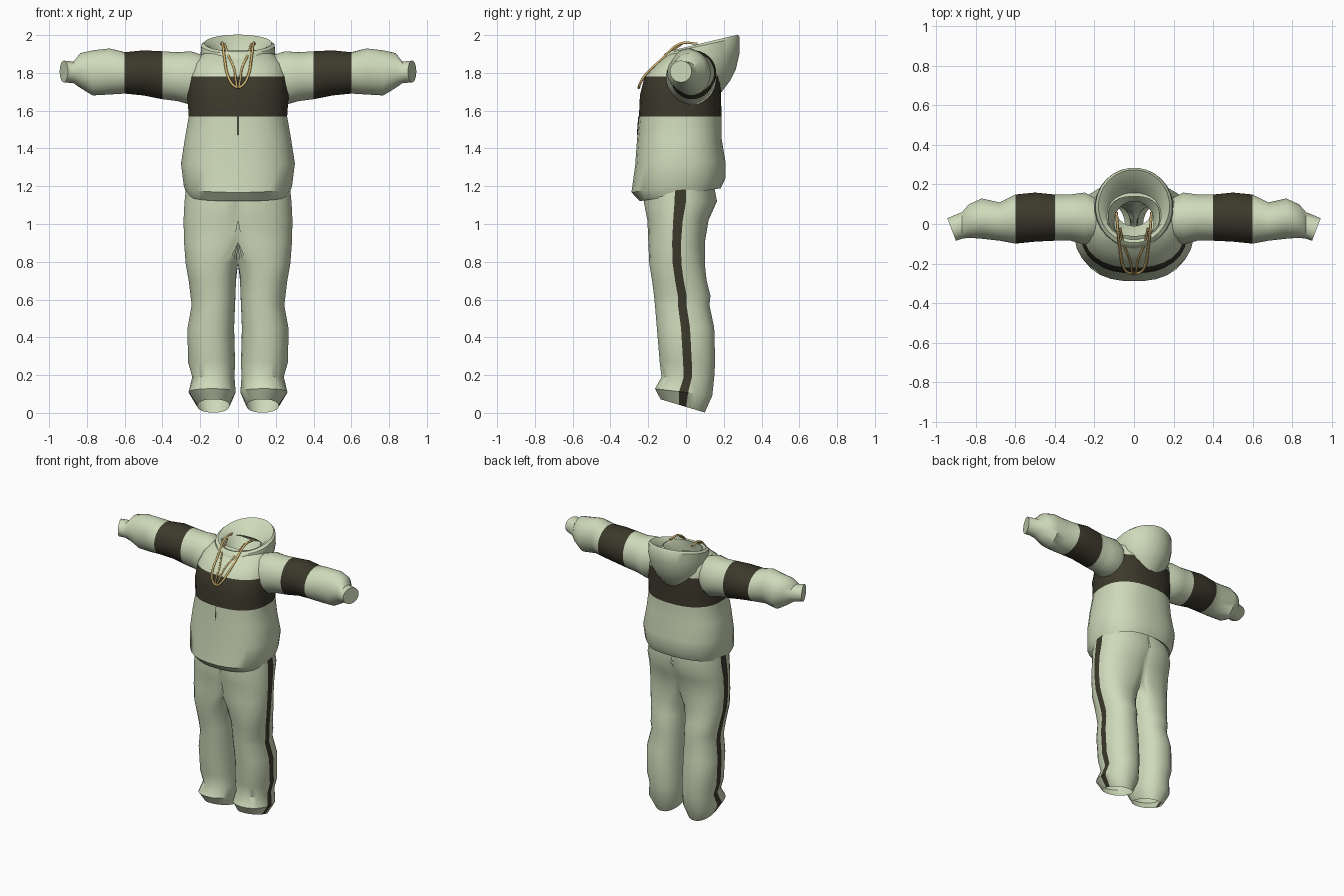
import bpy, bmesh, math
from mathutils import Vector

cube = bpy.data.objects.get("Cube")
if cube:
    bpy.data.objects.remove(cube, do_unlink=True)


def material(name, rgb):
    m = bpy.data.materials.new(name)
    m.use_nodes = True
    m.diffuse_color = (*rgb, 1)
    bsdf = next(n for n in m.node_tree.nodes if n.type == 'BSDF_PRINCIPLED')
    bsdf.inputs["Base Color"].default_value = (*rgb, 1)
    bsdf.inputs["Roughness"].default_value = 0.9
    return m


SAGE = material("sage cloth", (0.62, 0.70, 0.49))
DARK = material("dark olive cloth", (0.045, 0.040, 0.024))
GOLD = material("gold cord", (0.68, 0.48, 0.17))

# Angles round a section: the first gap is a narrow strip facing outward
STRIP, SIDES = 0.13, 28
ANGLES = [-STRIP] + [STRIP + (2 * math.pi - 2 * STRIP) * k / (SIDES - 1) for k in range(SIDES - 1)]


def rounded(a, power):
    c, s = math.cos(a), math.sin(a)
    return (math.copysign(abs(c) ** (2 / power), c), math.copysign(abs(s) ** (2 / power), s))


def upright(z, cx, cy, rx, ry, tilt=0, power=2):
    """Level section; tilt raises the back."""
    pts = []
    for a in ANGLES:
        u, v = rounded(a, power)
        pts.append(Vector((cx + rx * u, cy + ry * v, z + tilt * ry * v)))
    return pts


def sideways(x, y0, y1, z0, z1, tilt=0):
    """Section across a sleeve, from its front, back, bottom and top."""
    pts = []
    for a in ANGLES:
        u, v = math.cos(a), math.sin(a)
        pts.append(Vector((x + tilt * u, (y0 + y1) / 2 + u * (y1 - y0) / 2,
                           (z0 + z1) / 2 + v * (z1 - z0) / 2)))
    return pts


def loft(name, rings, is_dark=lambda ring, side: False, cap=False, mirror=False, clip=False):
    bm = bmesh.new()
    rows = []
    for ring in rings:
        for p in ring:
            if clip:
                p.x = max(p.x, 0)
        rows.append([bm.verts.new(p) for p in ring])
    for i in range(len(rows) - 1):
        for k in range(SIDES):
            j = (k + 1) % SIDES
            f = bm.faces.new((rows[i][k], rows[i][j], rows[i + 1][j], rows[i + 1][k]))
            f.material_index = int(is_dark(i, k))
    if cap:
        bm.faces.new(rows[-1])
    if clip:    # no wall on the centre plane
        wall = [f for f in bm.faces if all(v.co.x < 1e-5 for v in f.verts)]
        bmesh.ops.delete(bm, geom=wall, context='FACES')
    bmesh.ops.recalc_face_normals(bm, faces=bm.faces)
    mesh = bpy.data.meshes.new(name)
    bm.to_mesh(mesh)
    bm.free()
    ob = bpy.data.objects.new(name, mesh)
    bpy.context.collection.objects.link(ob)
    mesh.materials.append(SAGE)
    mesh.materials.append(DARK)
    bpy.ops.object.select_all(action='DESELECT')
    ob.select_set(True)
    bpy.context.view_layer.objects.active = ob
    bpy.ops.object.shade_smooth_by_angle(angle=math.radians(40))
    if mirror:
        mod = ob.modifiers.new("Mirror", 'MIRROR')
        mod.use_clip = True
        mod.merge_threshold = 0.0005
    return ob


def cord(name, points, radius, mat, smooth=True):
    cu = bpy.data.curves.new(name, 'CURVE')
    cu.dimensions = '3D'
    cu.bevel_depth = radius
    cu.bevel_resolution = 1
    cu.resolution_u = 5
    cu.use_fill_caps = True
    sp = cu.splines.new('BEZIER')
    sp.bezier_points.add(len(points) - 1)
    for bp, p in zip(sp.bezier_points, points):
        bp.co = p
        bp.handle_left_type = bp.handle_right_type = 'AUTO' if smooth else 'VECTOR'
    cu.materials.append(mat)
    ob = bpy.data.objects.new(name, cu)
    bpy.context.collection.objects.link(ob)


# Jacket body: z, centre y, half width, half depth, tilt
body = [(1.19, -.03, .25, .18, .15), (1.155, -.03, .268, .215, .16), (1.205, -.04, .288, .25, .15),
        (1.32, -.03, .303, .24, .04), (1.45, -.035, .283, .225, 0), (1.57, -.03, .262, .22, 0),
        (1.68, -.03, .27, .215, 0), (1.78, -.015, .26, .205, 0), (1.85, .01, .24, .165, 0),
        (1.9, .03, .19, .125, 0), (1.92, .04, .13, .1, 0)]
loft("jacket_body", [upright(z, 0, cy, rx, ry, t, 2.4) for z, cy, rx, ry, t in body],
     is_dark=lambda ring, side: ring in (5, 6))

# Sleeves: x, front, back, bottom, top
sleeve = [(.17, -.08, .12, 1.66, 1.89), (.25, -.105, .16, 1.63, 1.915), (.32, -.085, .15, 1.65, 1.91),
          (.4, -.085, .15, 1.66, 1.915), (.5, -.09, .16, 1.68, 1.92), (.6, -.1, .15, 1.69, 1.91),
          (.68, -.085, .11, 1.685, 1.93), (.77, -.075, .13, 1.68, 1.92), (.835, -.07, .1, 1.72, 1.905),
          (.87, -.075, .06, 1.745, 1.86)]
loft("sleeves", [sideways(*s) for s in sleeve] + [sideways(.922, -.085, .03, 1.75, 1.865, .022)],
     is_dark=lambda ring, side: ring in (3, 4), cap=True, mirror=True)

# Trousers: z, outer x, inner x, front, back, tilt
leg = [(1.25, .27, -.2, -.2, .14, 0), (1.12, .285, -.2, -.225, .165, 0), (1.02, .29, -.18, -.205, .12, 0),
       (.9, .287, -.1, -.2, .1, 0), (.79, .278, -.012, -.195, .1, 0), (.7, .262, .01, -.18, .11, 0),
       (.62, .252, .013, -.17, .13, 0), (.57, .246, .015, -.165, .125, 0), (.45, .268, .02, -.155, .15, 0),
       (.27, .266, .015, -.14, .155, 0), (.19, .243, .018, -.13, .15, 0),
       (.11, .262, .012, -.165, .14, -.12), (.037, .215, .045, -.135, .1, -.3)]
loft("trousers", [upright(z, (xo + xi) / 2, (y0 + y1) / 2, (xo - xi) / 2, (y1 - y0) / 2, t, 2.2)
                  for z, xo, xi, y0, y1, t in leg],
     is_dark=lambda ring, side: side == 0, mirror=True, clip=True)

# Lowered hood: swells out behind the neck, turns over the rim and goes down inside
hood = [(1.7, .09, .1, .1, 0), (1.76, .095, .15, .14, 0), (1.82, .085, .185, .18, 0),
        (1.89, .08, .2, .205, .08), (1.945, .085, .195, .2, .22), (1.958, .09, .18, .185, .24),
        (1.945, .08, .155, .16, .22), (1.89, .04, .115, .13, .15), (1.83, .01, .1, .105, 0)]
loft("hood", [upright(z, 0, cy, rx, ry, t) for z, cy, rx, ry, t in hood])

# Drawstrings: one long loop each side with an inner return strand
for side, label in ((1, "left"), (-1, "right")):
    outer = [(.088, .06, 1.955), (.082, -.03, 1.955), (.07, -.13, 1.87), (.055, -.215, 1.79),
             (.03, -.245, 1.74), (.004, -.25, 1.72)]
    inner = [(.07, -.02, 1.955), (.05, -.11, 1.89), (.02, -.18, 1.82), (.01, -.24, 1.75), (.004, -.25, 1.72)]
    cord(label + "_drawstring_outer", [(side * x, y, z) for x, y, z in outer], .007, GOLD)
    cord(label + "_drawstring_inner", [(side * x, y, z) for x, y, z in inner], .006, GOLD)

# Front seam
cord("front_seam", [(0, -.259, 1.47), (0, -.251, 1.57)], .002, DARK, smooth=False)
